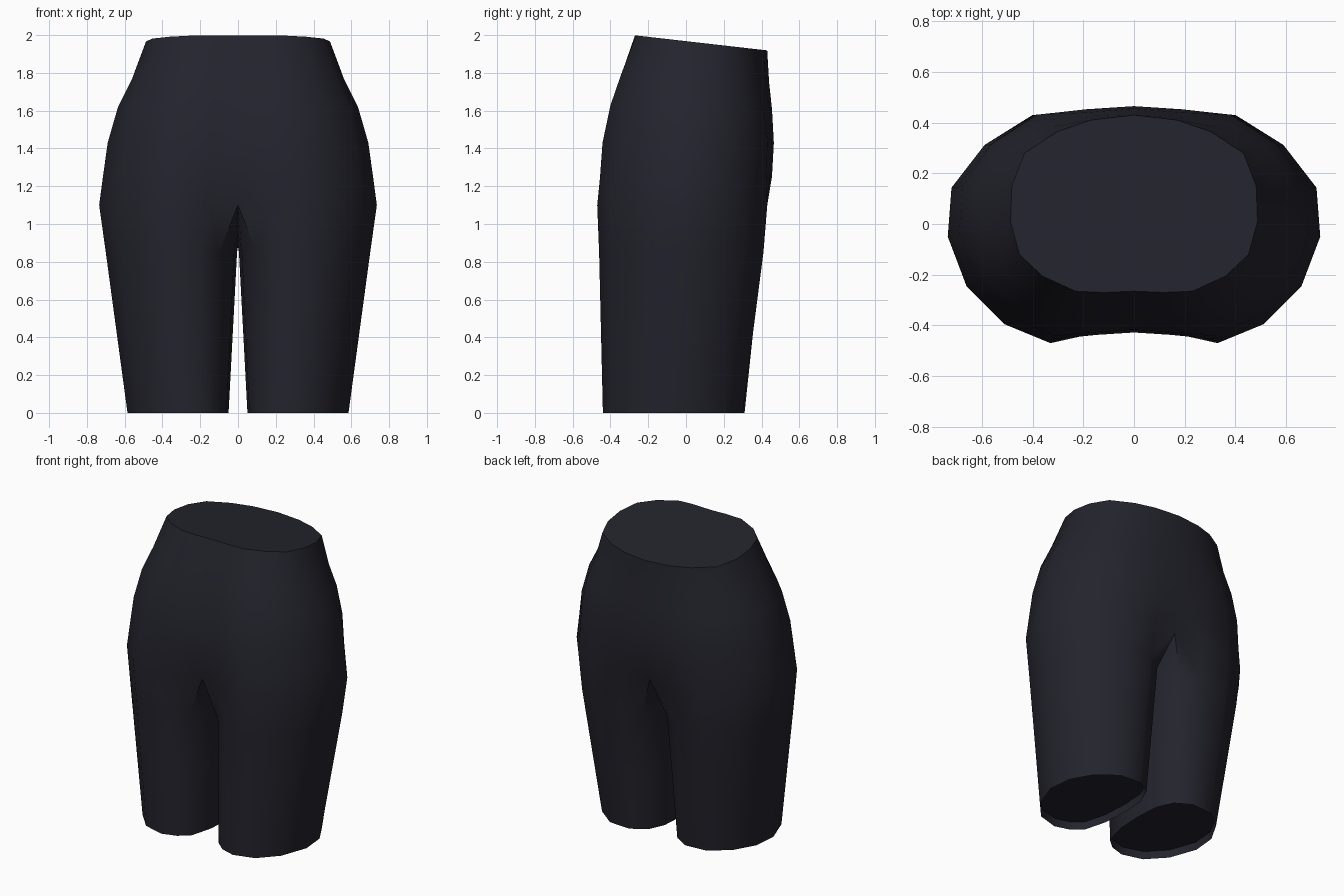
import bpy
import bmesh
import math
from mathutils import Vector

default_cube = bpy.data.objects.get("Cube")
if default_cube:
    bpy.data.objects.remove(default_cube, do_unlink=True)

# Half outlines from front centre round the left side to back centre
HIP = [(0, -.435), (.15, -.445), (.33, -.465), (.51, -.39), (.66, -.24), (.735, -.04),
       (.72, .155), (.59, .325), (.4, .445), (.19, .46), (0, .47)]
WAIST = [(0, -.265), (.12, -.27), (.23, -.265), (.36, -.205), (.45, -.12), (.485, .01),
         (.48, .15), (.43, .28), (.3, .365), (.17, .41), (0, .43)]

# Closed leg outlines; the last three points run up the inner thigh
HEM = [(.10, -.35), (.17, -.41), (.27, -.44), (.41, -.40), (.52, -.28), (.585, -.1),
       (.57, .06), (.49, .2), (.36, .3), (.21, .31), (.11, .25), (.06, .14), (.05, -.02), (.06, -.2)]
THIGH = [(.10, -.36), (.2, -.43), (.32, -.46), (.49, -.39), (.64, -.24), (.7, -.05),
         (.69, .13), (.57, .3), (.4, .41), (.2, .4), (.09, .33), (.02, .2), (.005, 0), (.02, -.2)]
THIGH_HEIGHT = .85
CROTCH = [(0, .2, .94), (0, 0, .88), (0, -.2, .95)]


def blend(first, second, amount):
    """Mix two outlines point by point."""
    return [Vector(a).lerp(Vector(b), amount) for a, b in zip(first, second)]


def torso_ring(amount, height, width, front, back, tilt=0):
    """Fit a blended outline to the wanted half width and depth."""
    outline = blend(HIP, WAIST, amount)
    widest = max(p.x for p in outline)
    low = min(p.y for p in outline)
    high = max(p.y for p in outline)
    ring = []
    for p in outline:
        y = front + (p.y - low) / (high - low) * (back - front)
        ring.append(Vector((p.x / widest * width, y, height - tilt * y)))
    return ring


def leg_ring(amount, height):
    return [Vector((p.x, p.y, height)) for p in blend(HEM, THIGH, amount)]


def bridge(bm, lower, upper, closed):
    """Join two matching rings with quads."""
    count = len(lower)
    for i in range(count if closed else count - 1):
        j = (i + 1) % count
        bm.faces.new((lower[i], lower[j], upper[j], upper[i]))


def add_ring(bm, points):
    return [bm.verts.new(p) for p in points]


# Charcoal fabric
fabric = bpy.data.materials.new("charcoal_fabric")
fabric.use_nodes = True
colour = (.017, .017, .026, 1)
fabric.diffuse_color = colour
shader = fabric.node_tree.nodes["Principled BSDF"]
shader.inputs["Base Color"].default_value = colour
shader.inputs["Roughness"].default_value = .9

bm = bmesh.new()

# Leg, with a shallow recessed cap inside the hem
hem = leg_ring(0, 0)
centre = sum(hem, Vector()) / len(hem)
recess = [centre.lerp(p, .98) + Vector((0, 0, .05)) for p in hem]
cap = add_ring(bm, recess)
bm.faces.new(list(reversed(cap)))
previous = cap
for amount in (0, .5, 1):
    ring = add_ring(bm, leg_ring(amount, amount * THIGH_HEIGHT))
    bridge(bm, previous, ring, True)
    previous = ring

# Crotch joins the leg to the lower edge of the torso
hips = torso_ring(0, 1.1, .735, -.47, .455)
hips[0].y, hips[-1].y = -.385, .39
hips[1].y, hips[-2].y = -.43, .43
hip_ring = add_ring(bm, hips)
bridge(bm, previous, hip_ring + add_ring(bm, CROTCH), True)

# Torso rising to the slanted waist
previous = hip_ring
for settings in ((.1, 1.25, .715, -.455, .455), (.2, 1.43, .69, -.442, .465),
                 (.45, 1.62, .635, -.4, .455, .02), (.75, 1.77, .56, -.345, .44, .05),
                 (1, 1.968, .487, -.27, .43, .114)):
    ring = add_ring(bm, torso_ring(*settings))
    bridge(bm, previous, ring, False)
    previous = ring

# Mirror to the right side and weld the centre seam
copy = bmesh.ops.duplicate(bm, geom=bm.verts[:] + bm.edges[:] + bm.faces[:])["geom"]
for item in copy:
    if isinstance(item, bmesh.types.BMVert):
        item.co.x *= -1
bmesh.ops.reverse_faces(bm, faces=[f for f in copy if isinstance(f, bmesh.types.BMFace)])
bmesh.ops.remove_doubles(bm, verts=bm.verts[:], dist=.0001)

# Waist cap
bmesh.ops.holes_fill(bm, edges=[e for e in bm.edges if e.is_boundary], sides=0)
bmesh.ops.recalc_face_normals(bm, faces=bm.faces[:])

mesh = bpy.data.meshes.new("shorts")
bm.to_mesh(mesh)
bm.free()
mesh.materials.append(fabric)
shorts = bpy.data.objects.new("shorts", mesh)
bpy.context.collection.objects.link(shorts)
bpy.ops.object.select_all(action="DESELECT")
bpy.context.view_layer.objects.active = shorts
shorts.select_set(True)
bpy.ops.object.shade_smooth_by_angle(angle=math.radians(42))
